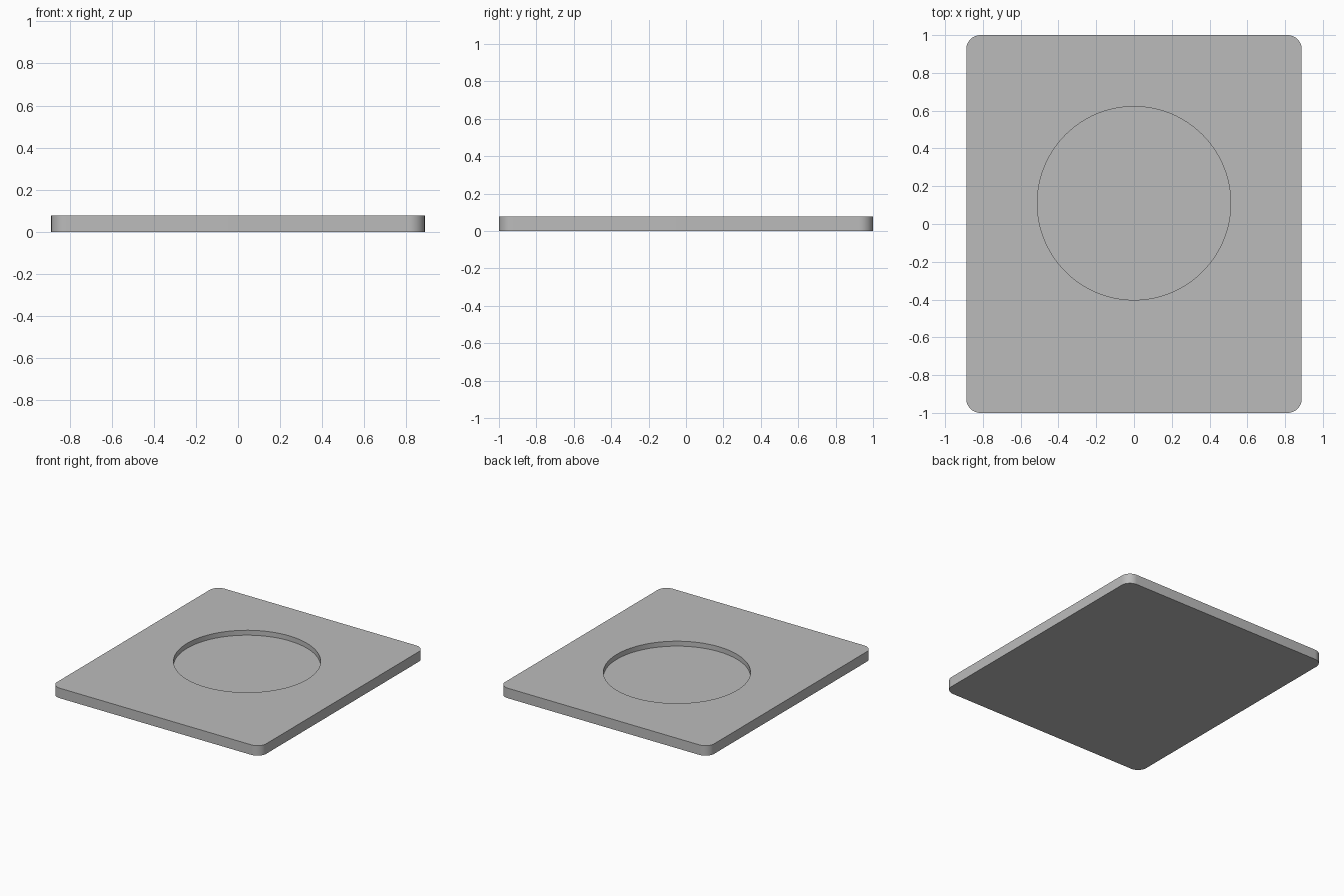
import bpy
import bmesh
from mathutils import Matrix

WIDTH, LENGTH, THICK = 1.776, 2.0, 0.077
CORNER_RADIUS = 0.075
RECESS_RADIUS, RECESS_DEPTH, RECESS_Y = 0.512, 0.038, 0.11

default_cube = bpy.data.objects.get("Cube")
if default_cube:
    bpy.data.objects.remove(default_cube, do_unlink=True)

# Single grey material
grey = bpy.data.materials.new("plain_grey")
grey.use_nodes = True
colour = (0.5, 0.5, 0.5, 1)
grey.diffuse_color = colour
grey.node_tree.nodes["Principled BSDF"].inputs["Base Color"].default_value = colour


def make_object(name, bm):
    mesh = bpy.data.meshes.new(name)
    bm.to_mesh(mesh)
    bm.free()
    mesh.materials.append(grey)
    obj = bpy.data.objects.new(name, mesh)
    bpy.context.collection.objects.link(obj)
    return obj


# Plate: box with rounded upright corners
bm = bmesh.new()
bmesh.ops.create_cube(bm, size=1, matrix=Matrix.Translation((0, 0, THICK / 2))
                      @ Matrix.Diagonal((WIDTH, LENGTH, THICK, 1)))
upright = [e for e in bm.edges if abs(e.verts[0].co.z - e.verts[1].co.z) > THICK / 2]
bmesh.ops.bevel(bm, geom=upright, offset=CORNER_RADIUS, segments=12,
                profile=0.5, affect='EDGES')
plate = make_object("plate", bm)

# Round recess: shallow pocket cut into the top
bm = bmesh.new()
bmesh.ops.create_cone(bm, cap_ends=True, segments=96, radius1=RECESS_RADIUS,
                      radius2=RECESS_RADIUS, depth=RECESS_DEPTH * 2,
                      matrix=Matrix.Translation((0, RECESS_Y, THICK)))
cutter = make_object("recess_cutter", bm)
cutter.hide_render = True

pocket = plate.modifiers.new("recess", 'BOOLEAN')
pocket.operation = 'DIFFERENCE'
pocket.solver = 'EXACT'
pocket.object = cutter

bpy.ops.object.select_all(action='DESELECT')
plate.select_set(True)
bpy.context.view_layer.objects.active = plate
bpy.ops.object.modifier_apply(modifier=pocket.name)
bpy.data.objects.remove(cutter, do_unlink=True)

# Smooth rounded walls, sharp rims
bpy.ops.object.shade_smooth_by_angle()
